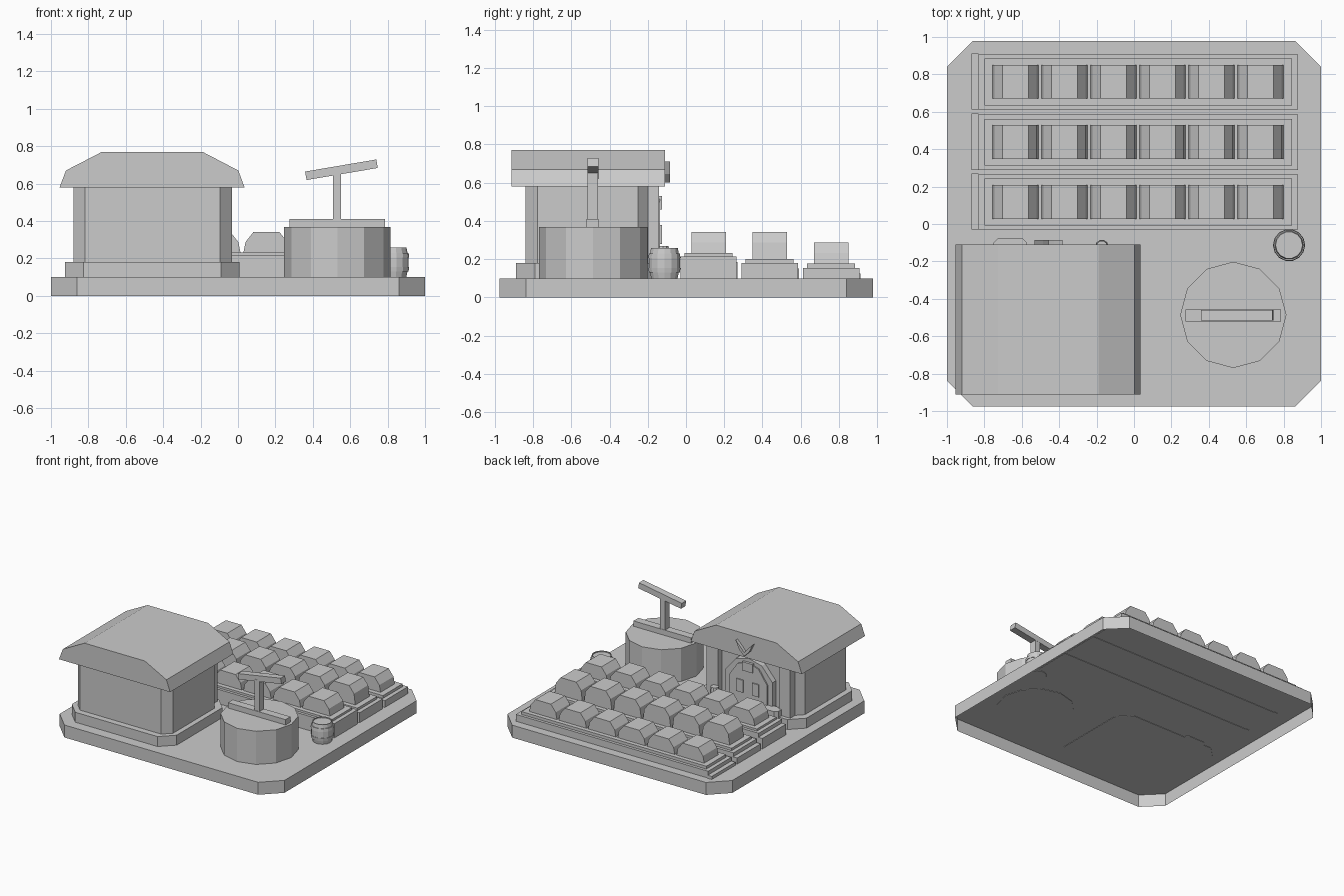
import bpy, bmesh, math
from mathutils import Matrix, Vector

if "Cube" in bpy.data.objects:
    bpy.data.objects.remove(bpy.data.objects["Cube"])

grey = bpy.data.materials.new("plain_grey")
grey.use_nodes = True
tone = (0.6, 0.6, 0.6, 1)
grey.diffuse_color = tone
grey.node_tree.nodes["Principled BSDF"].inputs["Base Color"].default_value = tone


def finish(name, bm):
    bmesh.ops.recalc_face_normals(bm, faces=bm.faces)
    mesh = bpy.data.meshes.new(name)
    bm.to_mesh(mesh)
    bm.free()
    mesh.materials.append(grey)
    obj = bpy.data.objects.new(name, mesh)
    bpy.context.collection.objects.link(obj)
    return obj


def extrude(name, points, vector, open_start=False):
    """Flat outline pushed along a vector, with the start left open if asked."""
    bm = bmesh.new()
    face = bm.faces.new([bm.verts.new(p) for p in points])
    new = bmesh.ops.extrude_face_region(bm, geom=[face], use_keep_orig=True)["geom"]
    verts = [g for g in new if isinstance(g, bmesh.types.BMVert)]
    bmesh.ops.translate(bm, verts=verts, vec=Vector(vector))
    if open_start:
        bmesh.ops.delete(bm, geom=[face], context='FACES_ONLY')
    return finish(name, bm)


def slab(name, x0, x1, y0, y1, z0, z1, cut=0, open_start=False):
    """Box, or a box with cut vertical corners."""
    if cut:
        pts = [(x0 + cut, y0), (x1 - cut, y0), (x1, y0 + cut), (x1, y1 - cut),
               (x1 - cut, y1), (x0 + cut, y1), (x0, y1 - cut), (x0, y0 + cut)]
    else:
        pts = [(x0, y0), (x1, y0), (x1, y1), (x0, y1)]
    return extrude(name, [(x, y, z0) for x, y in pts], (0, 0, z1 - z0), open_start)


def wall_profile(name, pts, y0, y1):
    """Outline in x and z pushed along y."""
    return extrude(name, [(x, y0, z) for x, z in pts], (0, y1 - y0, 0))


def lathe(name, profile, x, y, sides):
    bm = bmesh.new()
    rings = []
    for r, z in profile:
        rings.append([bm.verts.new((x + r * math.cos(math.tau * i / sides),
                                    y + r * math.sin(math.tau * i / sides), z))
                      for i in range(sides)])
    for a, b in zip(rings, rings[1:]):
        for i in range(sides):
            j = (i + 1) % sides
            bm.faces.new((a[i], a[j], b[j], b[i]))
    bm.faces.new(rings[0])
    bm.faces.new(rings[-1])
    return finish(name, bm)


# Ground plate, a shell that is open underneath
slab("ground", -1, 1, -0.975, 0.978, 0, 0.1, 0.138, open_start=True)
sunk = 0.097

# Hut body
slab("hut_foundation", -0.925, 0.008, -0.89, -0.11, sunk, 0.18, 0.1)
slab("hut_walls", -0.88, -0.033, -0.84, -0.19, 0.17, 0.6, 0.062)
wall_profile("hut_roof", [(-0.954, 0.58), (0.035, 0.58), (0.002, 0.67), (-0.19, 0.77),
                          (-0.727, 0.77), (-0.92, 0.67)], -0.912, -0.11)

# Hut entrance on the back
mid = -0.457
for side, word in ((1, "left"), (-1, "right")):
    x = mid + side * 0.322
    slab("door_post_" + word, x - 0.05, x + 0.05, -0.2, -0.14, 0.17, 0.59)
    x = mid + side * 0.07
    slab("door_panel_" + word, x - 0.03, x + 0.03, -0.15, -0.126, 0.28, 0.38)
    # Sprout emblem on the gable
    wall_profile("sprout_leaf_" + word,
                 [(mid, 0.6), (mid + side * 0.045, 0.645), (mid + side * 0.075, 0.71),
                  (mid + side * 0.03, 0.665), (mid, 0.63)], -0.12, -0.085)


def arch(half, top):
    return [(mid - half, 0.17), (mid + half, 0.17), (mid + half, top - 0.14),
            (mid + half * 0.55, top - 0.03), (mid, top),
            (mid - half * 0.55, top - 0.03), (mid - half, top - 0.14)]


wall_profile("door_frame", arch(0.21, 0.56), -0.2, -0.145)
wall_profile("door", arch(0.17, 0.53), -0.2, -0.135)
slab("door_sign", mid - 0.045, mid + 0.045, -0.15, -0.125, 0.46, 0.53)
lathe("small_pot", [(0.03, 0.17), (0.036, 0.23), (0.03, 0.27)], -0.172, -0.12, 10)
slab("low_block", -0.752, -0.572, -0.16, -0.078, sunk, 0.23, 0.022)

# Well with cross beam and tilted bar
lathe("well", [(0.284, sunk), (0.284, 0.367)], 0.531, -0.486, 12)
slab("well_beam", 0.275, 0.787, -0.52, -0.457, 0.35, 0.41)
slab("well_post", 0.507, 0.552, -0.516, -0.46, 0.4, 0.66)
bar = slab("well_bar", -0.193, 0.193, -0.028, 0.028, -0.023, 0.023)
bar.data.transform(Matrix.Translation((0.553, -0.487, 0.674)) @ Matrix.Rotation(-0.168, 4, 'Y'))

# Barrel with raised bands and a shallow rim
lathe("barrel", [(0.07, sunk), (0.077, 0.13), (0.083, 0.13), (0.086, 0.155), (0.083, 0.155),
                 (0.083, 0.205), (0.086, 0.205), (0.083, 0.23), (0.077, 0.23),
                 (0.072, 0.258), (0.067, 0.258), (0.067, 0.25)], 0.829, -0.113, 14)

# Planters: y start, tray top, soil top, crop top
rows = ((-0.03, 0.215, 0.232, 0.342), (0.29, 0.18, 0.2, 0.342), (0.612, 0.155, 0.178, 0.288))
for n, (y, tray, soil, top) in enumerate(rows, 1):
    slab(f"planter_tray_{n}", -0.832, 0.878, y, y + 0.295, sunk, tray)
    slab(f"planter_end_{n}", -0.868, -0.832, y, y + 0.3, sunk, tray - 0.03)
    slab(f"planter_soil_{n}", -0.8, 0.845, y + 0.022, y + 0.272, tray - 0.02, soil)
    for i in range(6):
        c = -0.634 + 0.262 * i
        waist = top - 0.055
        wall_profile(f"crop_{n}_{i + 1}",
                     [(c - 0.125, soil - 0.01), (c + 0.125, soil - 0.01), (c + 0.112, waist),
                      (c + 0.069, top), (c - 0.069, top), (c - 0.112, waist)],
                     y + 0.058, y + 0.238)
